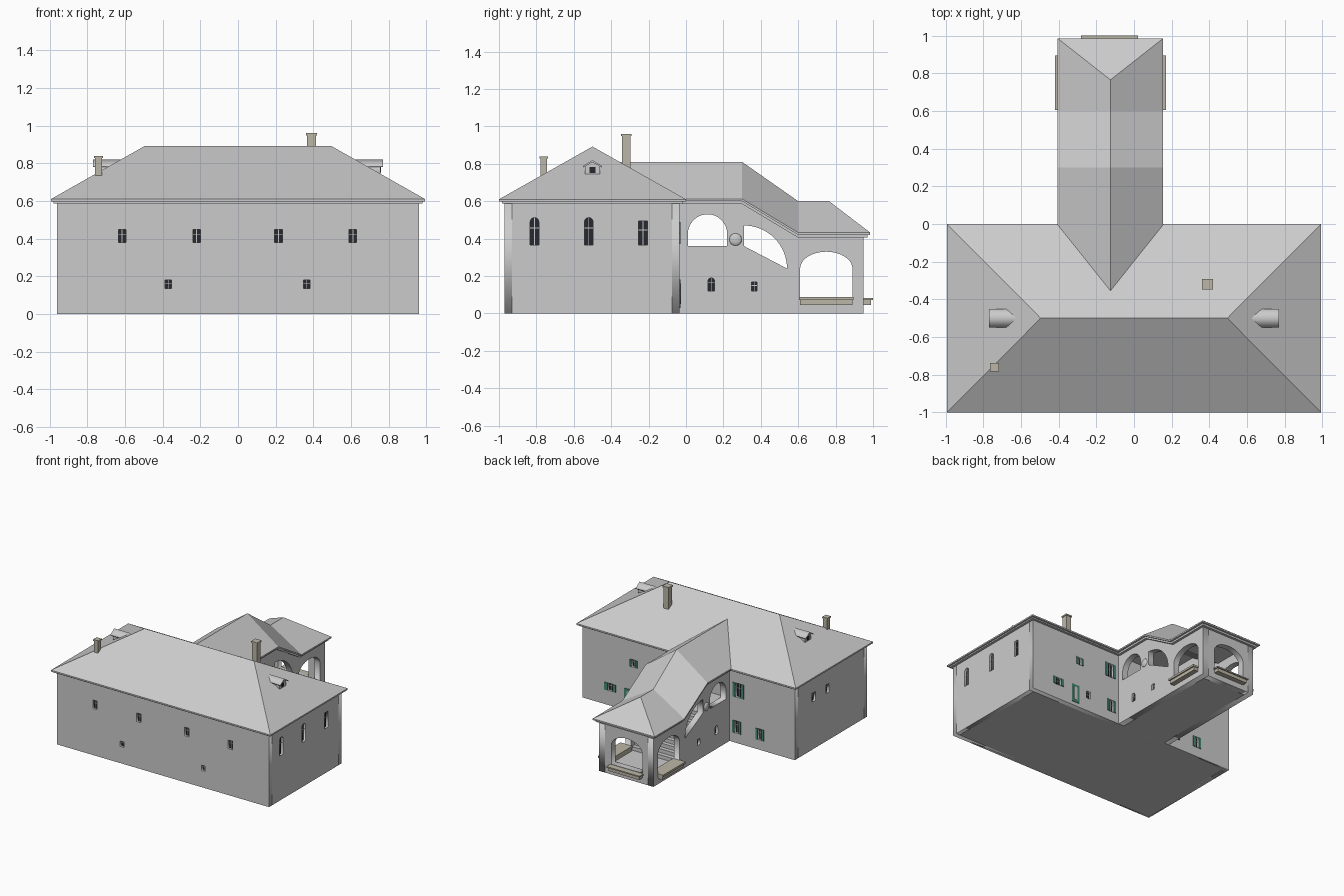
import bpy, bmesh, math
from mathutils import Vector, Matrix

if "Cube" in bpy.data.objects:
    bpy.data.objects.remove(bpy.data.objects["Cube"])


def material(name, rgb):
    m = bpy.data.materials.new(name)
    m.diffuse_color = (*rgb, 1)
    m.use_nodes = True
    m.node_tree.nodes["Principled BSDF"].inputs["Base Color"].default_value = m.diffuse_color
    return m


DARK = material("dark_glass", (0.02, 0.022, 0.03))
STONE = material("stone", (0.5, 0.47, 0.38))
GREEN = material("green_paint", (0.06, 0.25, 0.18))

# facing: in-plane axis sign + direction, outward normal
SIDES = {"front": (1, (1, 0, 0), (0, -1, 0)), "back": (-1, (-1, 0, 0), (0, 1, 0)),
         "right": (1, (0, 1, 0), (1, 0, 0)), "left": (-1, (0, -1, 0), (-1, 0, 0))}


def slab(name, side, d, outline, depth, holes=(), mat=None):
    """Upright plate with holes; its outer face lies at distance d along the side's normal."""
    s, u, n = SIDES[side]
    cu = bpy.data.curves.new(name, 'CURVE')
    cu.dimensions, cu.fill_mode, cu.extrude = '2D', 'BOTH', depth / 2
    for loop in [outline, *holes]:
        sp = cu.splines.new('POLY')
        sp.points.add(len(loop) - 1)
        for p, (a, z) in zip(sp.points, loop):
            p.co = (s * a, z, 0, 1)
        sp.use_cyclic_u = True
    o = bpy.data.objects.new(name, cu)
    bpy.context.collection.objects.link(o)
    rot = Matrix((u, (0, 0, 1), n)).transposed().to_4x4()
    o.matrix_world = Matrix.Translation(Vector(n) * (d - depth / 2)) @ rot
    bpy.ops.object.select_all(action='DESELECT')
    o.select_set(True)
    bpy.context.view_layer.objects.active = o
    bpy.ops.object.convert(target='MESH')
    o = bpy.context.view_layer.objects.active
    o.data.shade_flat()
    if mat:
        o.data.materials.clear()
        o.data.materials.append(mat)
    return o


def box(name, lo, hi, mat=None):
    lo, hi = Vector(lo), Vector(hi)
    bpy.ops.mesh.primitive_cube_add(size=1, location=(lo + hi) / 2)
    o = bpy.context.object
    o.name = name
    o.scale = hi - lo
    if mat:
        o.data.materials.append(mat)


def mesh(name, verts, faces):
    me = bpy.data.meshes.new(name)
    me.from_pydata(verts, [], faces)
    bm = bmesh.new()
    bm.from_mesh(me)
    bmesh.ops.recalc_face_normals(bm, faces=bm.faces)
    bm.to_mesh(me)
    bm.free()
    bpy.context.collection.objects.link(bpy.data.objects.new(name, me))


def rect(a0, a1, z0, z1):
    return [(a0, z0), (a1, z0), (a1, z1), (a0, z1)]


def arch(c, w, z0, z1, rise=0, n=16):
    """Opening outline, elliptical head if rise > 0."""
    if not rise:
        return rect(c - w / 2, c + w / 2, z0, z1)
    head = [(c + w / 2 * math.cos(math.pi * i / n), z1 - rise + rise * math.sin(math.pi * i / n))
            for i in range(n + 1)]
    return [(c - w / 2, z0), (c + w / 2, z0)] + head


def window(side, d, c, w, z0, z1, rise=0, shutters=0):
    """Recessed dark pane with glazing bars; returns the hole for the wall."""
    hole = arch(c, w, z0, z1, rise)
    slab("window_pane", side, d - 0.018, hole, 0.006, mat=DARK)
    zb = z0 + (z1 - z0) * 0.62
    slab("window_bar", side, d - 0.012, rect(c - 0.002, c + 0.002, z0, z1), 0.006)
    slab("window_bar", side, d - 0.012, rect(c - w / 2, c + w / 2, zb - 0.002, zb + 0.002), 0.006)
    if shutters:
        for e in (-1, 1):
            m = c + e * (w + shutters) / 2
            slab("shutter", side, d + 0.006, rect(m - shutters / 2, m + shutters / 2, z0, z1),
                 0.008, mat=GREEN)
    return hole


# main house walls with their windows
front = [window("front", 0.97, x, 0.04, 0.38, 0.45) for x in (-0.615, -0.22, 0.215, 0.61)]
front += [window("front", 0.97, x, 0.034, 0.137, 0.18) for x in (-0.37, 0.365)]
slab("front_wall", "front", 0.97, rect(-0.96, 0.96, 0, 0.59), 0.04, front)

right = [window("right", 0.96, y, 0.046, 0.365, 0.512, 0.023) for y in (-0.81, -0.52)]
right.append(window("right", 0.96, -0.23, 0.046, 0.365, 0.495))
slab("right_wall", "right", 0.96, rect(-0.93, -0.075, 0, 0.59), 0.04, right)

left = [window("left", 0.96, y, 0.04, 0.39, 0.46) for y in (-0.28, -0.46)]
slab("left_wall", "left", 0.96, rect(-0.93, -0.075, 0, 0.59), 0.04, left)

back = [window("back", -0.035, x, w, a, b, 0, s) for x, w, a, b, s in (
    (0.20, 0.05, 0.375, 0.49, 0.025), (-0.45, 0.05, 0.375, 0.49, 0.025),
    (0.50, 0.035, 0.37, 0.43, 0.018), (0.71, 0.045, 0.12, 0.18, 0.028),
    (0.19, 0.04, 0.08, 0.18, 0.02), (-0.435, 0.04, 0.08, 0.18, 0.02),
    (-0.645, 0.036, 0.08, 0.17, 0.018), (0.416, 0.036, 0.11, 0.17, 0))]
slab("back_wall", "back", -0.035, rect(-0.96, 0.96, 0, 0.59), 0.04, back)
slab("back_door", "back", -0.03, rect(0.51, 0.58, 0.03, 0.18), 0.01, mat=GREEN)
slab("back_door_panel", "back", -0.028, rect(0.53, 0.56, 0.05, 0.16), 0.01)
box("house_floor", (-0.95, -0.96, 0), (0.95, -0.045, 0.02))

# main hip roof on a thin cornice
box("house_cornice", (-0.98, -0.985, 0.588), (0.98, -0.015, 0.602))
corners = [(-0.993, -1), (0.993, -1), (0.993, 0), (-0.993, 0)]
mesh("house_roof", [(x, y, z) for z in (0.598, 0.61) for x, y in corners]
     + [(-0.495, -0.5, 0.892), (0.495, -0.5, 0.892)],
     [(0, 1, 2, 3), (0, 1, 5, 4), (1, 2, 6, 5), (2, 3, 7, 6), (3, 0, 4, 7),
      (4, 5, 9, 8), (5, 6, 9), (6, 7, 8, 9), (7, 4, 8)])

# dormers on both hips
for side in ("right", "left"):
    c = -0.5
    slab("dormer_body", side, 0.755, [(c - 0.04, 0.72), (c + 0.04, 0.72), (c + 0.04, 0.79),
         (c, 0.812), (c - 0.04, 0.79)], 0.15)
    slab("dormer_roof", side, 0.77, [(c - 0.05, 0.78), (c, 0.808), (c + 0.05, 0.78),
         (c + 0.05, 0.788), (c, 0.82), (c - 0.05, 0.788)], 0.165)
    slab("dormer_window", side, 0.758, rect(c - 0.015, c + 0.015, 0.752, 0.782), 0.01, mat=DARK)

# chimneys
for x, y, w, z0, z1 in ((0.39, -0.32, 0.046, 0.7, 0.96), (-0.74, -0.76, 0.036, 0.65, 0.84)):
    h = w / 2
    box("chimney", (x - h, y - h, z0), (x + h, y + h, z1 - 0.008), STONE)
    h += 0.005
    box("chimney_cap", (x - h, y - h, z1 - 0.012), (x + h, y + h, z1), STONE)

# stair wing walls: loggia arch, raking half arch, porch arch, small windows
CX, WX0, WX1 = -0.125, -0.37, 0.12
profile = [(-0.035, 0), (0.95, 0), (0.95, 0.41), (0.6, 0.41), (0.3, 0.59), (-0.035, 0.59)]
rake = [(0.31, 0.36)] + [(0.31 + 0.23 * math.sin(t * math.pi / 32),
                         0.24 + 0.23 * math.cos(t * math.pi / 32)) for t in range(17)]
for side, d in (("right", WX1), ("left", -WX0)):
    holes = [arch(0.115, 0.21, 0.36, 0.53, 0.105), rake, arch(0.75, 0.28, 0.085, 0.33, 0.09),
             window(side, d, 0.135, 0.034, 0.12, 0.19, 0.017),
             window(side, d, 0.365, 0.03, 0.12, 0.168)]
    slab("wing_side_wall", side, d, profile, 0.05, holes)
    # round boss between the arches
    bpy.ops.mesh.primitive_uv_sphere_add(segments=24, ring_count=12, radius=0.033,
                                         location=(SIDES[side][2][0] * d, 0.265, 0.395))
    bpy.context.object.name = "round_boss"
    bpy.context.object.scale.x = 0.4
    bpy.ops.object.shade_smooth()
    # porch bench
    slab("porch_bench", side, d + 0.04, rect(0.61, 0.89, 0.045, 0.075), 0.1, mat=STONE)
    slab("porch_bench_top", side, d + 0.05, rect(0.605, 0.895, 0.072, 0.088), 0.11, mat=STONE)
slab("wing_end_wall", "back", 0.95, rect(WX0 + 0.05, WX1 - 0.05, 0, 0.41), 0.05,
     [arch(-0.13, 0.28, 0.085, 0.33, 0.09)])
slab("end_bench", "back", 0.99, rect(-0.27, 0.01, 0.045, 0.075), 0.1, mat=STONE)
slab("end_bench_top", "back", 1.0, rect(-0.28, 0.02, 0.072, 0.082), 0.11, mat=STONE)

# landing, stairs and porch floor inside the wing
xa, xb = WX0 + 0.045, WX1 - 0.045
box("landing", (xa, -0.04, 0), (xb, 0.3, 0.35))
STEPS = 9
for i in range(STEPS):
    box("stair_step", (xa, 0.3 + 0.3 * i / STEPS, 0),
        (xb, 0.3 + 0.3 * (i + 1) / STEPS, 0.35 - 0.3 * (i + 1) / (STEPS + 1)))
box("porch_floor", (xa, 0.6, 0), (xb, 0.905, 0.05))


# wing roof: lofted gable that steps down with the stairs and ends in a hip
def wing_loft(name, inset, z_off, thick, gable):
    half = 0.28 - inset
    verts, faces = [], []
    for ye, yr, ze, zr in ((-0.02, -0.36, 0.6, 0.81), (0.3, 0.3, 0.6, 0.81),
                           (0.6, 0.6, 0.42, 0.6), (0.985 - inset, 0.765, 0.42, 0.6)):
        z = ze + z_off
        top = (CX, yr, zr) if gable else (CX, ye, z + thick)
        verts += [(CX - half, ye, z), (CX - half, ye, z + thick), top,
                  (CX + half, ye, z + thick), (CX + half, ye, z)]
    for k in range(0, 15, 5):
        faces += [(k + i, k + (i + 1) % 5, k + 5 + (i + 1) % 5, k + 5 + i) for i in range(5)]
    faces += [(0, 1, 3, 4), (1, 2, 3), (15, 16, 18, 19), (16, 17, 18)]
    mesh(name, verts, faces)


wing_loft("wing_roof", 0, 0, 0.012, True)
wing_loft("wing_cornice", 0.015, -0.015, 0.016, False)
